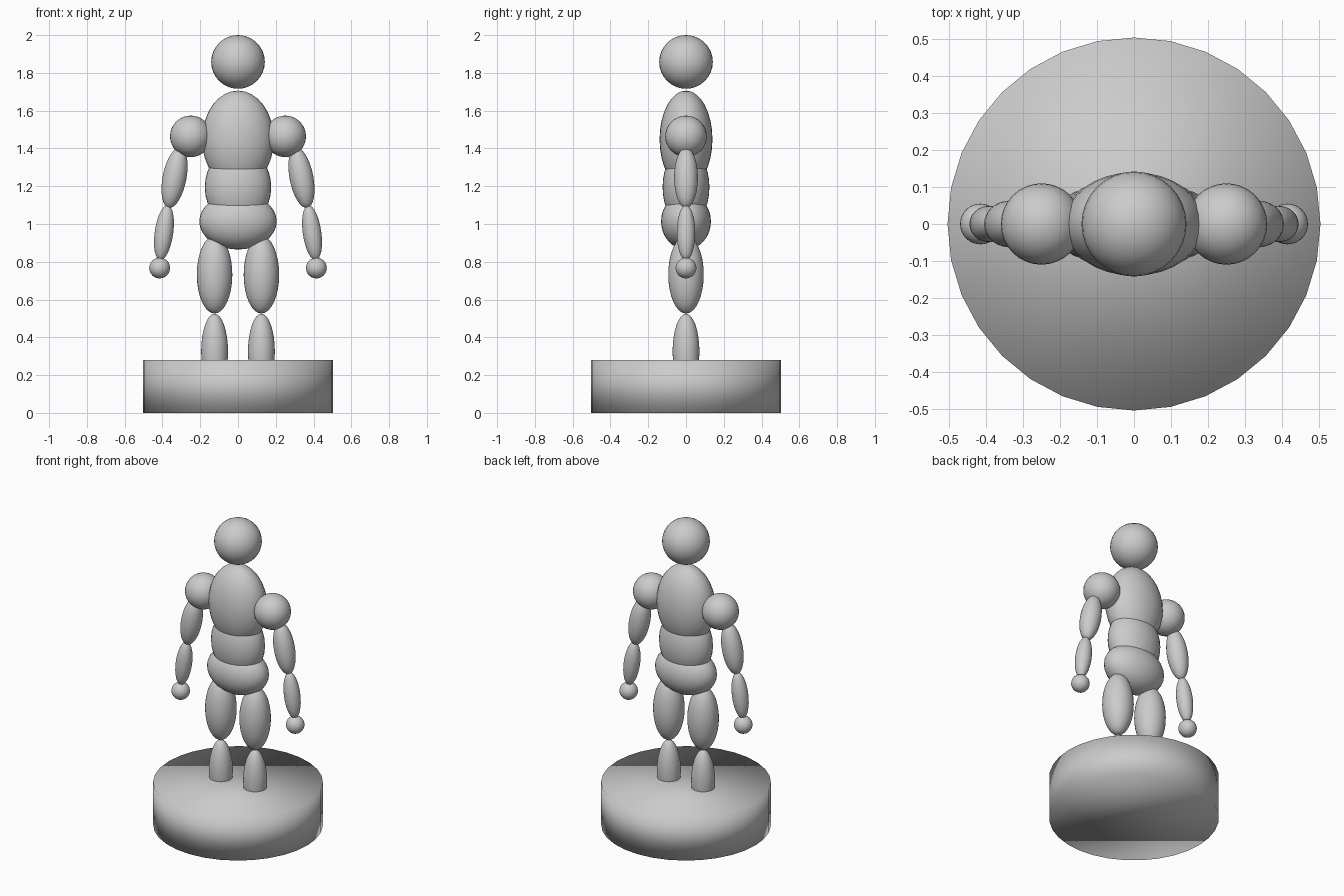
import bpy
from math import radians

if "Cube" in bpy.data.objects:
    bpy.data.objects.remove(bpy.data.objects["Cube"])


def ellipsoid(name, loc, semi, tilt=0.0):
    """Smooth ball scaled to three half-sizes, leaning sideways by tilt degrees."""
    bpy.ops.mesh.primitive_uv_sphere_add(segments=32, ring_count=16, radius=1, location=loc,
                                         rotation=(0, radians(tilt), 0))
    ob = bpy.context.object
    ob.name = name
    ob.scale = semi
    bpy.ops.object.shade_smooth()
    return ob


# Round plinth, fully smooth shaded
bpy.ops.mesh.primitive_cylinder_add(vertices=32, radius=0.504, depth=0.28, location=(0, 0, 0.14))
bpy.context.object.name = "plinth"
bpy.ops.object.shade_smooth()

# Head and torso
ellipsoid("head", (0, 0, 1.858), (0.142, 0.142, 0.142))
ellipsoid("chest", (0, 0, 1.448), (0.19, 0.14, 0.258))
ellipsoid("abdomen", (0, 0, 1.195), (0.176, 0.124, 0.21))
ellipsoid("pelvis", (0, 0, 1.014), (0.205, 0.132, 0.149))

# Arms and legs, mirrored across x
for side, s in (("left", 1), ("right", -1)):
    ellipsoid(side + "_shoulder", (s * 0.25, 0, 1.464), (0.11, 0.11, 0.11))
    ellipsoid(side + "_upper_arm", (s * 0.336, 0, 1.245), (0.063, 0.063, 0.163), -s * 11)
    ellipsoid(side + "_forearm", (s * 0.392, 0, 0.954), (0.049, 0.049, 0.147), -s * 8)
    ellipsoid(side + "_hand", (s * 0.415, 0, 0.767), (0.055, 0.055, 0.055))
    ellipsoid(side + "_thigh", (s * 0.124, 0, 0.732), (0.094, 0.094, 0.206))
    ellipsoid(side + "_calf", (s * 0.124, 0, 0.325), (0.071, 0.071, 0.2))
